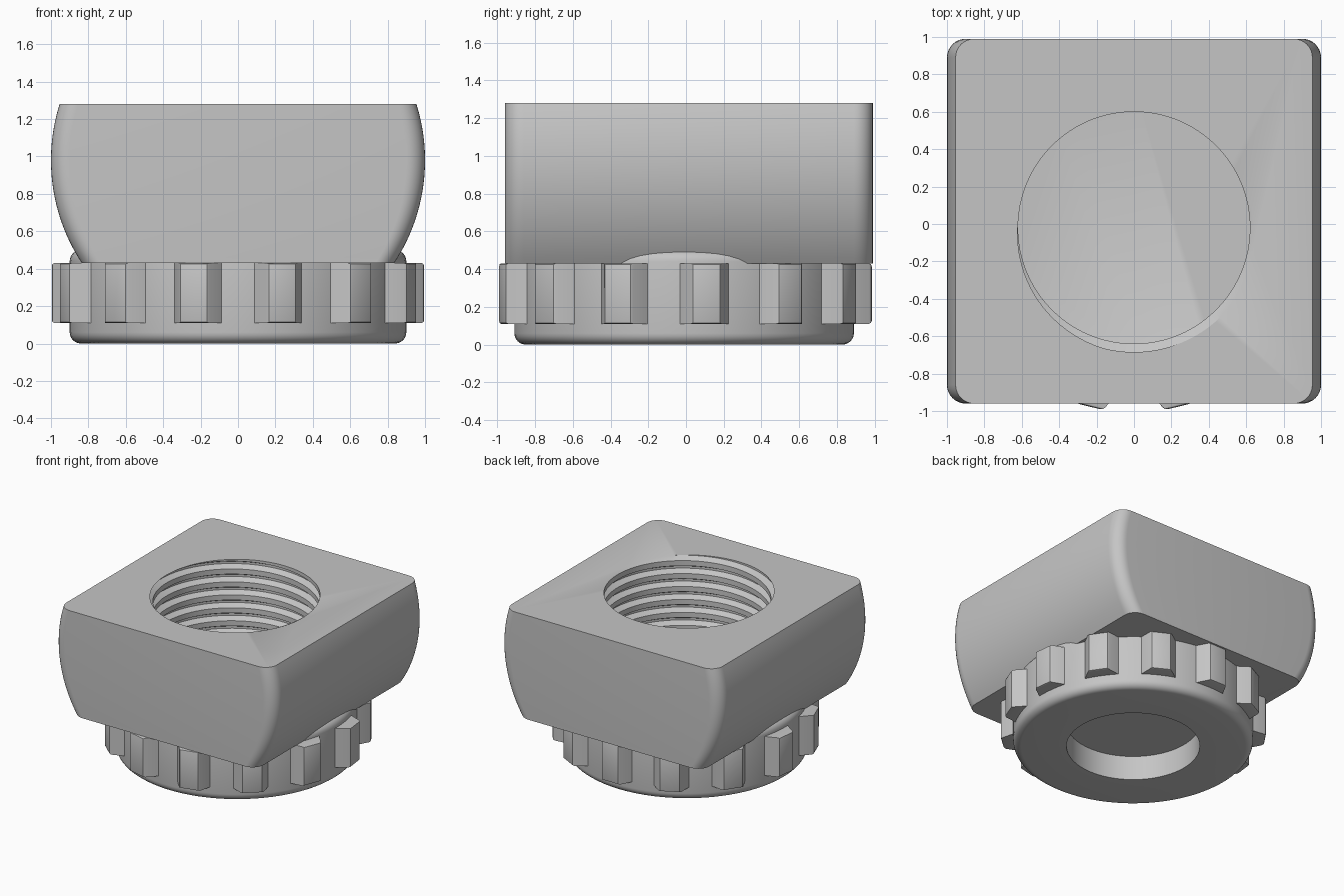
import bpy, bmesh
from math import sin, cos, pi, radians, sqrt, floor
from mathutils import Matrix, Vector

if "Cube" in bpy.data.objects:
    bpy.data.objects.remove(bpy.data.objects["Cube"])

TOP = 1.28
AXIS = Vector((0, -0.01, 0))
PITCH = 0.106

grey = bpy.data.materials.new("plain grey")
grey.use_nodes = True
colour = (0.56, 0.56, 0.56, 1)
grey.diffuse_color = colour
grey.node_tree.nodes["Principled BSDF"].inputs["Base Color"].default_value = colour


def finish(bm, name):
    bmesh.ops.recalc_face_normals(bm, faces=bm.faces)
    mesh = bpy.data.meshes.new(name)
    bm.to_mesh(mesh)
    bm.free()
    obj = bpy.data.objects.new(name, mesh)
    bpy.context.collection.objects.link(obj)
    mesh.materials.append(grey)
    return obj


def activate(obj):
    bpy.ops.object.select_all(action='DESELECT')
    obj.select_set(True)
    bpy.context.view_layer.objects.active = obj


def loft(bm, loops):
    """Skin closed loops of points and cap both ends."""
    rows = [[bm.verts.new(p) for p in loop] for loop in loops]
    n = len(rows[0])
    for a, b in zip(rows, rows[1:]):
        for i in range(n):
            bm.faces.new((a[i], a[(i + 1) % n], b[(i + 1) % n], b[i]))
    bm.faces.new(rows[0])
    bm.faces.new(rows[-1])


# Square head: bulging left and right sides, rounded corners
def rounded_rect(z, half_y=0.975, r=0.1, segs=8):
    half_x = sqrt(1 - (z - 0.98) ** 2)
    pts = []
    for k, (sx, sy) in enumerate(((1, 1), (-1, 1), (-1, -1), (1, -1))):
        for s in range(segs + 1):
            a = (k + s / segs) * pi / 2
            pts.append((sx * (half_x - r) + r * cos(a),
                        sy * (half_y - r) + r * sin(a) + 0.015, z))
    return pts


bm = bmesh.new()
LEVELS = 28
loft(bm, [rounded_rect(0.43 + (TOP - 0.43) * i / LEVELS) for i in range(LEVELS + 1)])
head = finish(bm, "square_head")

# Round base with softened rims and a recess underneath
R, EDGE, HEIGHT = 0.9, 0.06, 0.5
profile = [(0.5, 0.2), (0.5, 0)]
for cz, start in ((EDGE, -pi / 2), (HEIGHT - EDGE, 0)):
    for s in range(7):
        a = start + s / 6 * pi / 2
        profile.append((R - EDGE + EDGE * cos(a), cz + EDGE * sin(a)))
SEGS = 96
bm = bmesh.new()
loft(bm, [[(r * cos(2 * pi * i / SEGS), r * sin(2 * pi * i / SEGS) + AXIS.y, z)
           for i in range(SEGS)] for r, z in profile])
base = finish(bm, "round_base")

# Grip teeth around the base, one at the back centre
bm = bmesh.new()
for i in range(13):
    tooth = bmesh.new()
    for z in (0.11, 0.43):
        for r, half in ((0.87, 0.14), (0.995, 0.075)):
            for side in (-1, 1):
                tooth.verts.new((r, side * half, z))
    bmesh.ops.convex_hull(tooth, input=tooth.verts)
    bmesh.ops.dissolve_limit(tooth, angle_limit=0.01, verts=tooth.verts, edges=tooth.edges)
    outer = [e for e in tooth.edges if all(v.co.x > 0.98 for v in e.verts)]
    bmesh.ops.bevel(tooth, geom=outer, offset=0.016, segments=2, profile=0.5, affect='EDGES')
    turn = Matrix.Rotation(pi / 2 + 2 * pi * i / 13, 4, 'Z')
    bmesh.ops.transform(tooth, matrix=Matrix.Translation(AXIS) @ turn, verts=tooth.verts)
    temp = bpy.data.meshes.new("tooth")
    tooth.to_mesh(temp)
    tooth.free()
    bm.from_mesh(temp)
    bpy.data.meshes.remove(temp)
teeth = finish(bm, "grip_teeth")


# Threaded bore cutter: helical rows clamped between floor and a lid above the head
def bore_radius(u):
    u = abs(u - floor(u + 0.5))
    t = min(max((u - 0.08) / 0.22, 0), 1)
    return 0.665 - 0.045 * t


FLOOR, LID = 0.3, 1.36
START = radians(-75)
phases = [k + d for k in range(-13, 4) for d in (-0.3, -0.08, 0.08, 0.3)]
bm = bmesh.new()
columns = []
for i in range(SEGS + 1):
    turn = i / SEGS
    col = []
    for u in phases:
        z = min(max(TOP + PITCH * (u + turn), FLOOR), LID)
        r = bore_radius((z - TOP) / PITCH - turn)
        a = START + 2 * pi * turn
        col.append(bm.verts.new((r * cos(a), r * sin(a) - 0.02, z)))
    columns.append(col)
for a, b in zip(columns, columns[1:]):
    for j in range(len(phases) - 1):
        bm.faces.new((a[j], b[j], b[j + 1], a[j + 1]))
bmesh.ops.remove_doubles(bm, verts=bm.verts, dist=0.0002)
bmesh.ops.dissolve_degenerate(bm, dist=0.0001, edges=bm.edges)
bmesh.ops.holes_fill(bm, edges=[e for e in bm.edges if e.is_boundary], sides=0)
bmesh.ops.triangulate(bm, faces=bm.faces)
cutter = finish(bm, "bore_cutter")
cutter.hide_render = True

# Cut the bore through head and base
for obj in (head, base):
    activate(obj)
    cut = obj.modifiers.new("bore", 'BOOLEAN')
    cut.operation = 'DIFFERENCE'
    cut.solver = 'EXACT'
    cut.object = cutter
    bpy.ops.object.modifier_apply(modifier=cut.name)
bpy.data.objects.remove(cutter)

for obj in (head, base, teeth):
    activate(obj)
    bpy.ops.object.shade_smooth_by_angle(angle=radians(28))
